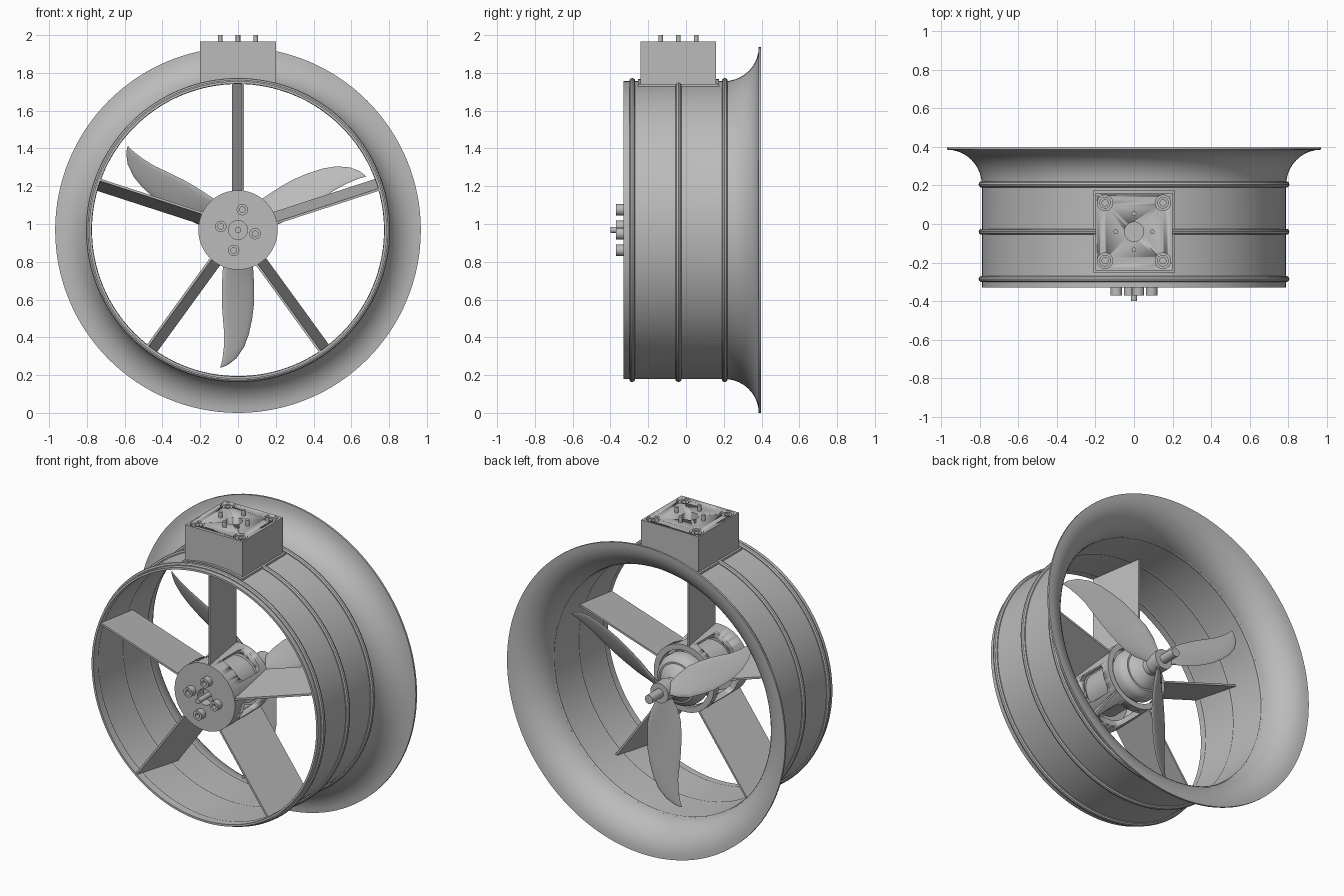
import bpy, bmesh, math
from mathutils import Matrix, Vector

if "Cube" in bpy.data.objects:
    bpy.data.objects.remove(bpy.data.objects["Cube"])

C = 0.968            # height of the fan axis
GREY = bpy.data.materials.new("light_grey")
GREY.diffuse_color = (0.5, 0.5, 0.5, 1)
GREY.use_nodes = True
GREY.node_tree.nodes["Principled BSDF"].inputs["Base Color"].default_value = GREY.diffuse_color


def finish(name, bm, angle=35):
    bmesh.ops.remove_doubles(bm, verts=bm.verts, dist=1e-5)
    bmesh.ops.recalc_face_normals(bm, faces=bm.faces)
    me = bpy.data.meshes.new(name)
    bm.to_mesh(me)
    bm.free()
    ob = bpy.data.objects.new(name, me)
    bpy.context.collection.objects.link(ob)
    me.materials.append(GREY)
    bpy.ops.object.select_all(action='DESELECT')
    ob.select_set(True)
    bpy.context.view_layer.objects.active = ob
    bpy.ops.object.shade_smooth_by_angle(angle=math.radians(angle))
    return ob


def loft(bm, rings, closed=False, caps=False):
    """Skin equal-length closed rings of points."""
    vs = [[bm.verts.new(p) for p in ring] for ring in rings]
    n = len(vs[0])
    for i in range(len(vs) if closed else len(vs) - 1):
        a, b = vs[i], vs[(i + 1) % len(vs)]
        for j in range(n):
            k = (j + 1) % n
            bm.faces.new((a[j], a[k], b[k], b[j]))
    if caps:
        bm.faces.new(vs[0])
        bm.faces.new(vs[-1])


def lathe_into(bm, profile, origin=(0, 0, C), axis='Y', seg=96, closed=True):
    """Revolve (radius, along) points about an axis through origin."""
    o = Vector(origin)
    rings = []
    for r, h in profile:
        ring = []
        for i in range(seg):
            a = 2 * math.pi * i / seg
            c, s = r * math.cos(a), r * math.sin(a)
            ring.append(o + Vector((c, h, s) if axis == 'Y' else (c, s, h)))
        rings.append(ring)
    # profiles that touch the axis are welded there, so they need no closing strip
    open_ends = profile[0][0] == 0 and profile[-1][0] == 0
    if open_ends:
        tmp = [[bm.verts.new(p) for p in ring] for ring in rings[1:-1]]
        for a, b in zip(tmp, tmp[1:]):
            for j in range(seg):
                k = (j + 1) % seg
                bm.faces.new((a[j], a[k], b[k], b[j]))
        bm.faces.new(tmp[0])
        bm.faces.new(tmp[-1])
    else:
        loft(bm, rings, closed)


def lathe(name, profile, **kw):
    bm = bmesh.new()
    lathe_into(bm, profile, **kw)
    return finish(name, bm)


def rod(r, a, b):
    return [(0, a), (r, a), (r, b), (0, b)]


def socket_head(r, base, top, hole, depth):
    return [(0, base), (r, base), (r, top), (hole, top), (hole, top - depth), (0, top - depth)]


def polar(deg, r, t, y):
    """Radial, tangential and axial position around the fan axis."""
    a = math.radians(deg)
    return (r * math.cos(a) - t * math.sin(a), y, C + r * math.sin(a) + t * math.cos(a))


def cut(ob, cutter):
    cutter.hide_render = True
    cutter.display_type = 'WIRE'
    m = ob.modifiers.new("cut", 'BOOLEAN')
    m.operation, m.solver, m.object = 'DIFFERENCE', 'EXACT', cutter
    # bake the cut and drop the helper
    bpy.context.view_layer.objects.active = ob
    bpy.ops.object.modifier_apply(modifier=m.name)
    bpy.data.objects.remove(cutter)


# Duct with flared bell mouth at the back
steps = [math.radians(9 * i) for i in range(11)]
outer = [(0.968 - 0.18 * math.cos(a), 0.20 + 0.185 * math.sin(a)) for a in steps]
inner = [(0.968 - 0.193 * math.cos(a), 0.20 + 0.197 * math.sin(a)) for a in reversed(steps)]
lathe("duct", [(0.775, -0.33), (0.788, -0.33)] + outer + inner, seg=128)

# Reinforcing beads around the duct
for i, y in enumerate((-0.285, -0.04, 0.205)):
    lathe(f"duct_bead_{i}", [(0.789 + 0.016 * math.cos(a), y + 0.016 * math.sin(a))
                             for a in [math.pi * k / 5 for k in range(10)]], seg=128)

# Connector box on top, its underside following the duct


def saddle(name, hw, y0, y1, r, top):
    xs = [hw * (k / 8 - 1) for k in range(17)]
    low = [(x, math.sqrt(r * r - x * x) + C) for x in xs]
    if top > 1:
        up = [(hw, top), (-hw, top)]
    else:
        up = [(x, math.sqrt(top * top - x * x) + C) for x in reversed(xs)]
    bm = bmesh.new()
    loft(bm, [[(x, y, z) for x, z in low + up] for y in (y0, y1)], caps=True)
    return finish(name, bm)


box = saddle("connector_box", 0.20, -0.24, 0.16, 0.781, 1.965)
saddle("box_flange", 0.21, -0.255, 0.175, 0.781, 0.80)
corners = [(x, y) for x in (-0.15, 0.15) for y in (-0.19, 0.11)]
bm = bmesh.new()
for x, y in corners:
    lathe_into(bm, rod(0.04, 1.93, 2.1), origin=(x, y, 0), axis='Z', seg=32)
lathe_into(bm, rod(0.05, 1.86, 2.1), origin=(0, -0.04, 0), axis='Z', seg=32)
cut(box, finish("box_cutter", bm))
for i, (x, y) in enumerate(corners):
    lathe(f"box_screw_{i}", socket_head(0.03, 1.925, 1.958, 0.016, 0.018),
          origin=(x, y, 0), axis='Z', seg=24)
for i, (x, y) in enumerate(((0.094, 0), (-0.094, 0), (0, 0.094), (0, -0.094))):
    lathe(f"box_pin_{i}", rod(0.012, 1.95, 2.0), origin=(x, y - 0.04, 0), axis='Z', seg=16)

# Motor cage with five rounded windows
cage = lathe("motor_cage", [(0.05, -0.33), (0.21, -0.33), (0.21, 0.02), (0.175, 0.02),
                            (0.175, -0.27), (0.05, -0.27)])
bm = bmesh.new()
for k in range(5):
    outline = []
    for cx, cy, start in ((1, 1, 0), (-1, 1, 90), (-1, -1, 180), (1, -1, 270)):
        for j in range(6):
            a = math.radians(start + 18 * j)
            outline.append((cx * 0.05 + 0.035 * math.cos(a),
                            -0.13 + cy * 0.065 + 0.035 * math.sin(a)))
    loft(bm, [[polar(54 + 72 * k, r, t, y) for t, y in outline] for r in (0.145, 0.26)], caps=True)
cut(cage, finish("window_cutter", bm))

# Mounting bolts on the cage front
for i in range(4):
    x, _, z = polar(78 + 90 * i, (0.11, 0.093)[i % 2], 0, 0)
    lathe(f"mount_bolt_{i}", socket_head(0.03, -0.32, -0.37, 0.015, -0.025),
          origin=(x, 0, z), seg=24)

# Motor, shaft and propeller hub
lathe("motor", [(0, -0.265), (0.135, -0.265), (0.135, 0.0), (0.16, 0.005), (0.16, 0.045),
                (0.15, 0.07), (0.125, 0.09), (0.115, 0.09), (0.10, 0.11), (0.07, 0.13),
                (0.05, 0.14), (0.045, 0.19), (0, 0.19)], seg=64)
lathe("shaft", rod(0.016, -0.40, 0.30), seg=24)
lathe("propeller_hub", rod(0.062, 0.18, 0.265), seg=48)
lathe("shaft_end", rod(0.028, 0.26, 0.37), seg=24)

# Five tilted stator vanes
for k in range(5):
    bm = bmesh.new()
    section = [(-0.033, -0.325), (-0.021, -0.325), (0.033, 0.015), (0.021, 0.015)]
    loft(bm, [[polar(18 + 72 * k, r, t, y) for t, y in section] for r in (0.195, 0.78)], caps=True)
    finish(f"stator_vane_{k}", bm)

# Three swept propeller blades: radius, edge, edge, pitch slope, half thickness
STATIONS = [(0.04, -0.03, 0.03, 0.9, 0.018), (0.12, -0.06, 0.06, 0.8, 0.016),
            (0.20, -0.08, 0.08, 0.65, 0.013), (0.30, -0.086, 0.086, 0.55, 0.011),
            (0.38, -0.086, 0.086, 0.5, 0.010), (0.47, -0.08, 0.075, 0.47, 0.009),
            (0.55, -0.073, 0.058, 0.45, 0.008), (0.62, -0.075, 0.032, 0.45, 0.007),
            (0.68, -0.082, -0.01, 0.45, 0.005), (0.715, -0.09, -0.055, 0.45, 0.003),
            (0.727, -0.095, -0.085, 0.45, 0.001)]
for k in range(3):
    bm = bmesh.new()
    rings = []
    for r, lo, hi, slope, h in STATIONS:
        ring = []
        for j in range(16):
            a = 2 * math.pi * j / 16
            t = (lo + hi) / 2 + (hi - lo) / 2 * math.cos(a)
            ring.append(polar(30 + 120 * k, r, t, 0.215 + slope * t + h * math.sin(a)))
        rings.append(ring)
    loft(bm, rings, caps=True)
    finish(f"propeller_blade_{k}", bm, 60)
